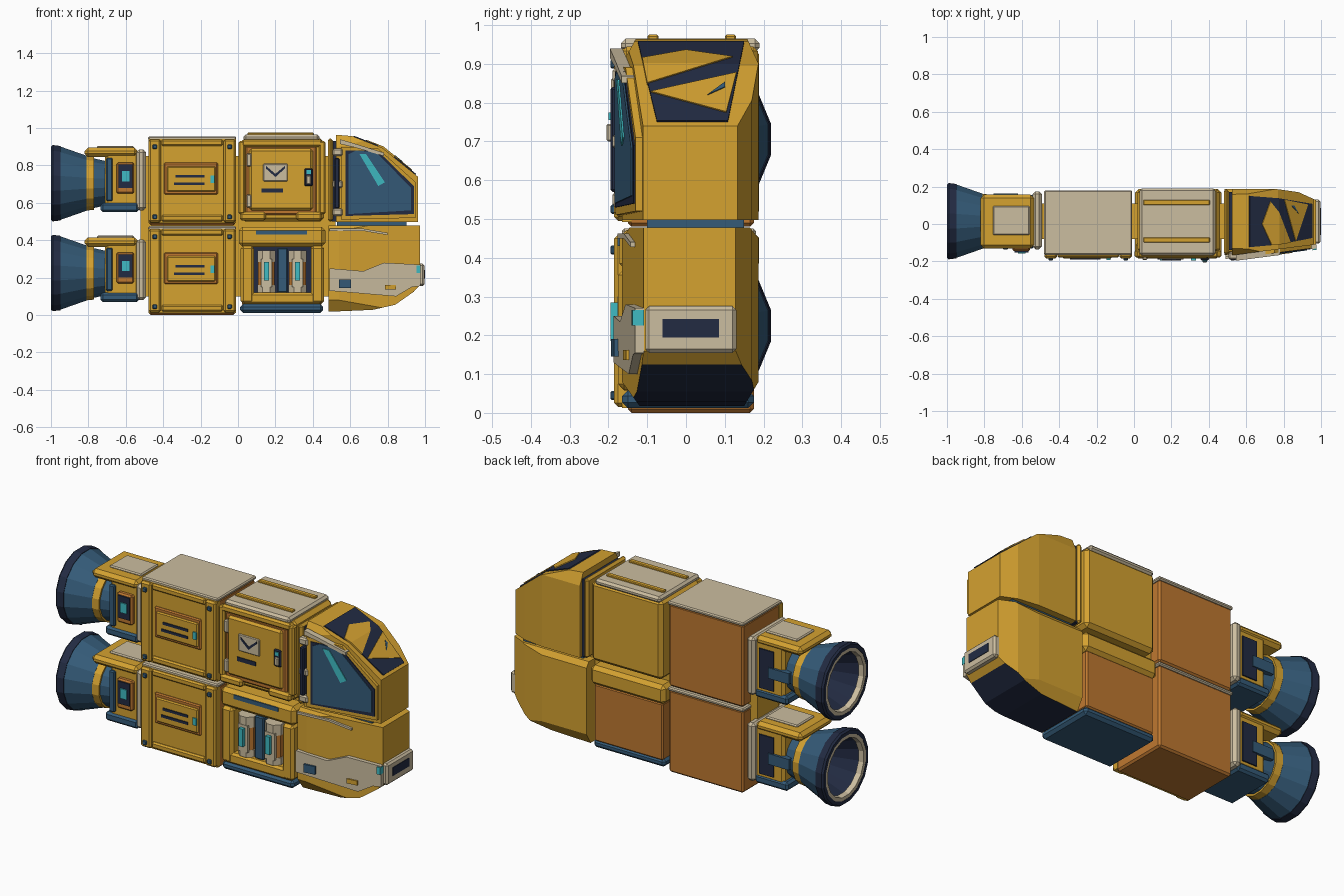
import bpy, bmesh, math
from mathutils import Vector, Matrix

if bpy.data.objects.get("Cube"):
    bpy.data.objects.remove(bpy.data.objects["Cube"])


def paint(name, red, green, blue_part):
    mat = bpy.data.materials.new(name)
    mat.use_nodes = True
    colour = (red, green, blue_part, 1)
    mat.diffuse_color = colour
    for node in mat.node_tree.nodes:
        if node.type == "BSDF_PRINCIPLED":
            node.inputs["Base Color"].default_value = colour
    return mat


yellow = paint("hull yellow", .66, .36, .03)
orange = paint("cargo orange", .52, .19, .03)
beige = paint("trim beige", .6, .51, .35)
blue = paint("steel blue", .035, .105, .19)
navy = paint("dark navy", .016, .024, .055)
cyan = paint("light cyan", .05, .5, .55)


def finish(name, bm, *mats, bevel=0):
    bmesh.ops.recalc_face_normals(bm, faces=bm.faces[:])
    mesh = bpy.data.meshes.new(name)
    bm.to_mesh(mesh)
    bm.free()
    for mat in mats:
        mesh.materials.append(mat)
    obj = bpy.data.objects.new(name, mesh)
    bpy.context.collection.objects.link(obj)
    if bevel:
        mod = obj.modifiers.new("edge bevel", "BEVEL")
        mod.width, mod.segments = bevel, 1
    return obj


def block(x, y, z):
    bm = bmesh.new()
    bmesh.ops.create_cube(bm, size=1)
    for vert in bm.verts:
        vert.co = [(lo + hi) / 2 + c * (hi - lo) for c, (lo, hi) in zip(vert.co, (x, y, z))]
    return bm


def box(name, x, y, z, mat, bevel=0, up=0):
    return finish(name, block(x, y, (z[0] + up, z[1] + up)), mat, bevel=bevel)


def lathe(name, profile, mat, centre, axis="X", sides=16):
    """Spin a closed (along, radius) outline round an axis."""
    along = Vector((axis == "X", 0, axis == "Z"))
    side = Matrix.Rotation(math.pi / sides, 3, along) @ Vector((0, 1, 0))
    bm = bmesh.new()
    verts = [bm.verts.new(along * a + side * r) for a, r in profile]
    edges = [bm.edges.new((verts[i - 1], verts[i])) for i in range(len(verts))]
    bmesh.ops.spin(bm, geom=verts + edges, axis=along, cent=(0, 0, 0),
                   angle=math.tau, steps=sides, use_duplicate=False)
    bmesh.ops.remove_doubles(bm, verts=bm.verts[:], dist=.0001)
    bmesh.ops.translate(bm, verts=bm.verts[:], vec=centre)
    return finish(name, bm, mat)


def plate(name, outline, place, push, mat, folds=()):
    """Lay a flat outline on a surface, folding it where the surface bends."""
    bm = bmesh.new()
    bm.faces.new([bm.verts.new((u, v, 0)) for u, v in outline])
    for fold in folds:
        bmesh.ops.bisect_plane(bm, geom=bm.verts[:] + bm.edges[:] + bm.faces[:],
                               plane_co=(0, fold, 0), plane_no=(0, 1, 0))
    for vert in bm.verts:
        vert.co = place(vert.co.x, vert.co.y)
    new = bmesh.ops.extrude_face_region(bm, geom=bm.faces[:], use_keep_orig=True)["geom"]
    bmesh.ops.translate(bm, vec=push, verts=[g for g in new if isinstance(g, bmesh.types.BMVert)])
    return finish(name, bm, mat)


def carve(bm, points, axes):
    """Slice a block along each segment of a clockwise outline."""
    first, second = ("xyz".index(a) for a in axes)
    for start, end in zip(points, points[1:]):
        spot, normal = Vector(), Vector()
        spot[first], spot[second] = start
        normal[first], normal[second] = start[1] - end[1], end[0] - start[0]
        bmesh.ops.bisect_plane(bm, geom=bm.verts[:] + bm.edges[:] + bm.faces[:],
                               plane_co=spot, plane_no=normal, clear_outer=True)
        bmesh.ops.holes_fill(bm, edges=[e for e in bm.edges if e.is_boundary])


# Hidden spine joining the modules
box("inner_spine", (-.52, .52), (-.08, .11), (.1, .85), yellow)

for level, up in (("lower", 0), ("upper", .48)):
    # Engine nozzle
    hub = (0, .015, .225 + up)
    lathe(level + "_nozzle_lip", [(-1, .2), (-.99, .208), (-.95, .203), (-.95, .165), (-1, .18)], navy, hub)
    lathe(level + "_nozzle_liner", [(-.999, .185), (-.97, .185), (-.97, .155), (-.999, .16)], beige, hub)
    lathe(level + "_nozzle_bell", [(-.95, .2), (-.81, .15), (-.81, .12), (-.95, .165)], blue, hub)
    lathe(level + "_nozzle_throat", [(-.96, .166), (-.82, .1), (-.82, 0), (-.8, 0), (-.8, .13)], navy, hub)
    lathe(level + "_nozzle_collar", [(-.82, .15), (-.77, .145), (-.77, 0), (-.82, 0)], yellow, hub)
    lathe(level + "_nozzle_hub", [(-.77, .135), (-.68, .115), (-.68, 0), (-.77, 0)], blue, hub)

    # Engine housing
    box(level + "_engine_body", (-.71, -.53), (-.12, .15), (.1, .4), yellow, .015, up)
    box(level + "_engine_roof", (-.82, -.535), (-.13, .157), (.365, .415), yellow, .018, up)
    box(level + "_engine_roof_plate", (-.755, -.557), (-.06, .096), (.41, .425), beige, .006, up)
    box(level + "_engine_flange", (-.542, -.492), (-.135, .175), (.08, .405), beige, .015, up)
    box(level + "_engine_skid", (-.735, -.53), (-.13, .155), (.07, .12), blue, .012, up)
    box(level + "_engine_back_panel", (-.65, -.56), (.14, .157), (.13, .35), navy, 0, up)
    box(level + "_engine_back_bracket", (-.75, -.62), (.1, .163), (.2, .26), blue, 0, up)
    box(level + "_engine_front_strap", (-.705, -.67), (-.135, -.1), (.13, .36), blue, .006, up)
    box(level + "_engine_hatch_frame", (-.65, -.555), (-.145, -.11), (.17, .335), orange, .008, up)
    box(level + "_engine_hatch", (-.64, -.565), (-.152, -.14), (.2, .325), navy, 0, up)
    box(level + "_engine_lamp", (-.62, -.58), (-.158, -.15), (.235, .29), cyan, 0, up)

    # Cargo container
    box(level + "_container_core", (-.475, -.015), (-.15, .175), (0, .46), orange, .01, up)
    box(level + "_container_lid", (-.48, -.01), (-.165, .18), (.455, .475), beige, .006, up)
    box(level + "_container_face", (-.478, -.012), (-.165, -.14), (.012, .462), yellow, 0, up)
    for z in (.02, .425):
        box(level + "_container_crossbar", (-.41, -.08), (-.18, -.16), (z, z + .035), yellow, .008, up)
    for x in (-.445, -.045):
        box(level + "_container_rail", (x - .033, x + .033), (-.185, -.15), (.015, .46), yellow, .01, up)
        for z in (.045, .42):
            box(level + "_container_bolt", (x - .012, x + .012), (-.195, -.18), (z - .012, z + .012), blue, .004, up)
    box(level + "_vent_frame", (-.395, -.108), (-.176, -.16), (.165, .335), orange, .006, up)
    box(level + "_vent_panel", (-.38, -.12), (-.185, -.17), (.18, .315), yellow, .006, up)
    for z in (.215, .255):
        box(level + "_vent_slot", (-.385 + z / 5, -.18), (-.19, -.184), (z, z + .014), navy, 0, up)
    box(level + "_vent_lamp", (-.147, -.125), (-.192, -.18), (.225, .265), cyan, 0, up)

# Upper cabin module
box("cabin_body", (.02, .46), (-.155, .188), (.5, .945), yellow, .02)
box("cabin_lid", (.03, .435), (-.168, .19), (.93, .965), beige, .012)
for y in (-.085, .115):
    box("cabin_roof_rail", (.05, .405), (y - .014, y + .014), (.96, .975), yellow, .004)
for x in (.02, .45):
    box("cabin_post", (x - .018, x + .018), (-.178, -.14), (.54, .93), yellow, .008)
box("cabin_header", (.02, .45), (-.18, -.14), (.9, .94), yellow, .01)
for x in (.01, .31):
    box("cabin_foot", (x, x + .14), (-.185, -.1), (.505, .55), yellow, .012)
box("door_frame", (.04, .42), (-.172, -.15), (.535, .905), orange, .008)
box("door_panel", (.06, .4), (-.185, -.16), (.56, .89), yellow, .012)
box("door_letter_slot", (.125, .24), (-.189, -.18), (.655, .678), navy)
box("door_badge", (.135, .265), (-.191, -.18), (.715, .81), beige, .004)
plate("door_badge_flap", [(.15, .797), (.2, .755), (.25, .797), (.25, .783), (.2, .738), (.15, .783)],
      lambda u, v: (u, -.19, v), (0, -.004, 0), navy)
box("door_handle_base", (.355, .4), (-.195, -.18), (.69, .785), navy, .006)
box("door_handle_grip", (.365, .39), (-.205, -.19), (.7, .745), beige, .004)
box("door_handle_lamp", (.365, .39), (-.2, -.19), (.755, .775), cyan)
for z in (.61, .83):
    box("door_hinge", (.045, .072), (-.193, -.17), (z - .035, z + .035), beige, .006)

# Lower tank module
box("tank_base", (.012, .455), (-.165, .175), (.012, .058), blue, .015)
box("tank_core", (.022, .447), (-.09, .175), (.05, .37), orange, .008)
box("tank_beam", (.005, .467), (-.172, .188), (.365, .472), yellow, .02)
box("tank_beam_slot", (.095, .37), (-.177, -.17), (.43, .453), blue)
box("tank_sill", (.02, .45), (-.172, -.08), (.058, .12), yellow, .012)
for x in (.05, .425):
    box("tank_pillar", (x - .036, x + .036), (-.175, -.08), (.06, .37), yellow, .015)
box("tank_backing", (.08, .39), (-.097, -.08), (.1, .37), navy)
box("tank_divider", (.21, .265), (-.155, -.08), (.12, .36), blue, .006)
for x in (.152, .318):
    spot = (x, -.125, 0)
    for part, mat, low, high, radius in (("foot", beige, .12, .16, .052), ("barrel", orange, .16, .29, .048),
                                         ("cap", beige, .285, .345, .052)):
        lathe("canister_" + part, [(low, 0), (low, radius), (high, radius), (high, 0)], mat, spot, "Z", 8)
    box("canister_label", (x - .03, x + .03), (-.176, -.15), (.15, .3), beige)
    box("canister_gauge", (x - .013, x + .013), (-.195, -.17), (.185, .285), cyan)

# Cockpit shells
back_plan = [(.49, .187), (.76, .187), (.88, .17), (.968, .13)]
front_plan = [(.968, -.11), (.54, -.165)]
roof = [(.49, .967), (.61, .957), (.77, .895), (.968, .735)]
keel = [(.972, .16), (.94, .125), (.84, .055), (.72, .028), (.49, .018)]

bm = block((.525, .962), (-.165, .187), (.497, .967))
for points, axes in ((back_plan, "xy"), (front_plan, "xy"), (roof, "xz"),
                     ([(-.165, .9), (-.128, .967)], "yz"), ([(.157, .967), (.187, .9)], "yz")):
    carve(bm, points, axes)
finish("upper_cockpit", bm, yellow)

bm = block((.485, .972), (-.165, .187), (.018, .478))
for points, axes in ((back_plan, "xy"), (front_plan, "xy"), (keel, "xz"),
                     ([(.187, .08), (.15, .018)], "yz"), ([(-.12, .018), (-.165, .08)], "yz"),
                     ([(.165, .478), (.187, .45)], "yz"), ([(-.165, .45), (-.145, .478)], "yz")):
    carve(bm, points, axes)
bmesh.ops.recalc_face_normals(bm, faces=bm.faces[:])
for face in bm.faces:
    face.material_index = int(face.normal.z < -.75 and abs(face.normal.y) < .2)
finish("lower_cockpit", bm, yellow, navy)
box("cockpit_seal", (.53, .9), (-.1, .15), (.47, .5), blue)

# Coupling ring with its clamp
box("cockpit_ring", (.48, .508), (-.165, .185), (.5, .945), yellow, .012)
box("cockpit_ring_gasket", (.5, .53), (-.14, .17), (.5, .93), navy)
box("clamp_bar", (.515, .542), (-.195, -.15), (.57, .84), navy, .006)
for z in (.55, .7, .87):
    box("clamp_bracket", (.505, .56), (-.19, -.15), (z - .02, z + .02), beige, .008)


def on_front(u, v):
    return u, -.165 + max(0, u - .54) * .129, v


def on_roof(u, v):
    for (x, z), (far, low) in zip(roof, roof[1:]):
        if v >= low:
            break
    return x + (z - v) / (z - low) * (far - x), u, v


# Front window, stacked from frame to glint
for part, mat, depth, outline in (
        ("frame", yellow, .018, [(.55, .9), (.75, .89), (.95, .71), (.95, .52), (.55, .51)]),
        ("seal", navy, .022, [(.575, .88), (.745, .88), (.94, .69), (.94, .54), (.575, .53)]),
        ("glass", blue, .026, [(.59, .86), (.63, .88), (.74, .87), (.925, .68), (.925, .56), (.59, .54)]),
        ("glint", cyan, .03, [(.65, .86), (.685, .86), (.785, .71), (.75, .69)]),
        ("brow", beige, .032, [(.545, .94), (.63, .915), (.78, .868), (.78, .85), (.63, .895), (.545, .915)])):
    plate("side_window_" + part, outline, on_front, (0, -depth, 0), mat)

# Roof window with its painted pattern
for part, mat, depth, outline in (
        ("glass", navy, .004, [(-.124, .955), (.15, .955), (.108, .75), (-.075, .75)]),
        ("upper_patch", yellow, .007, [(-.113, .91), (0, .93), (.12, .913), (-.1, .845)]),
        ("lower_patch", yellow, .007, [(-.092, .823), (.13, .872), (.104, .77)]),
        ("glint", blue, .009, [(.055, .812), (.1, .845), (.1, .832)])):
    plate("roof_window_" + part, outline, on_roof, (depth, 0, depth), mat, [z for x, z in roof])

# Lower cockpit side guard, lamps and nose bumper
plate("side_guard", [(.488, .25), (.67, .235), (.78, .28), (.975, .27), (.975, .155), (.93, .15), (.845, .1), (.488, .13)],
      on_front, (0, -.022, 0), beige)
plate("guard_lamp", [(.54, .19), (.605, .19), (.605, .145), (.54, .145)], on_front, (0, -.029, 0), blue)
plate("guard_marker", [(.785, .162), (.845, .162), (.845, .137), (.785, .137)], on_front, (0, -.029, 0), yellow)
plate("nose_lamp", [(.955, .265), (.976, .265), (.976, .225), (.955, .225)], on_front, (0, -.029, 0), cyan)
plate("side_trim", [(.488, .462), (.67, .462), (.8, .44), (.8, .428), (.67, .45), (.488, .45)],
      on_front, (0, -.012, 0), beige)
box("nose_bumper", (.955, .997), (-.105, .13), (.155, .275), beige, .01)
box("nose_bumper_plate", (.99, 1), (-.06, .085), (.195, .242), navy)
